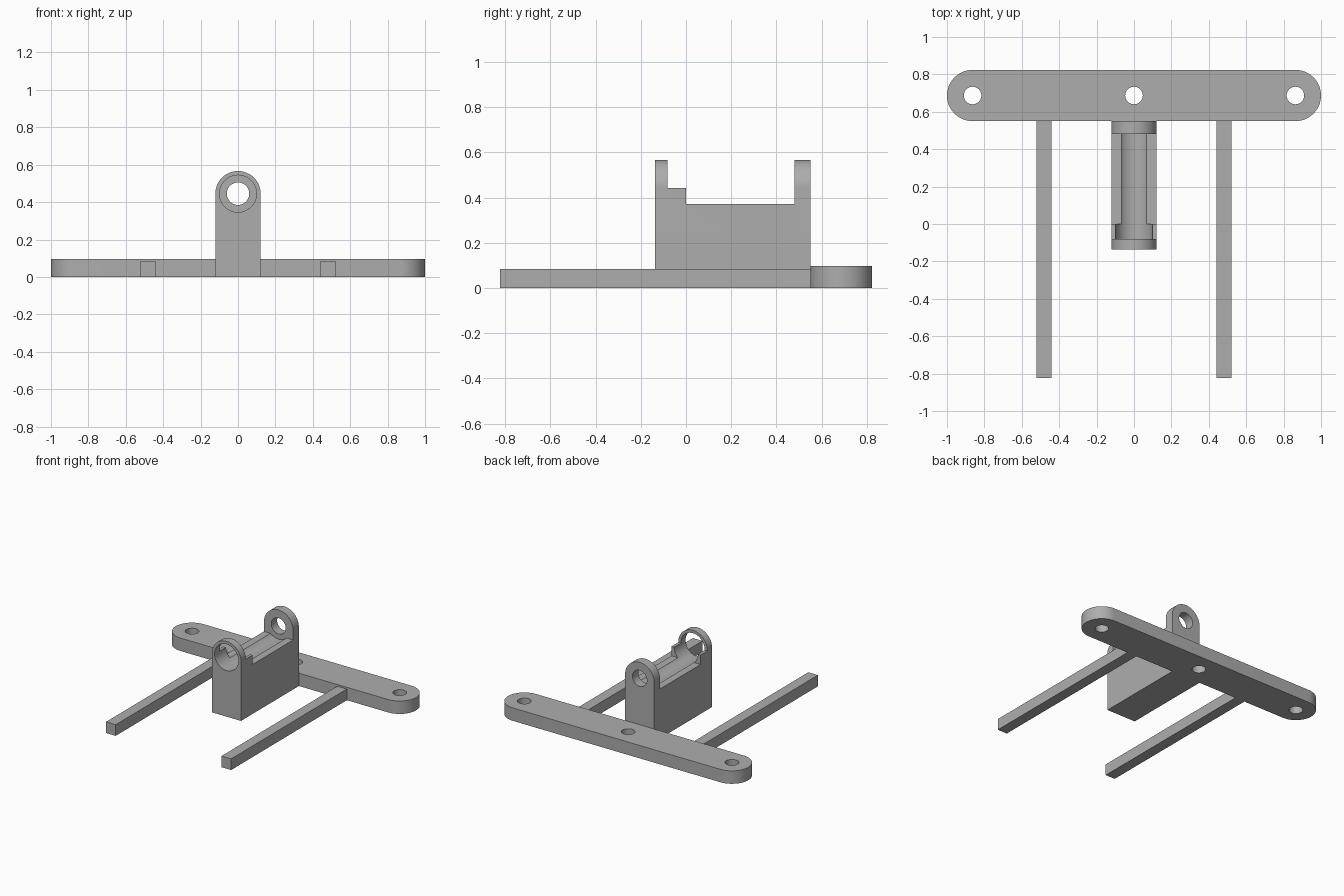
import bpy
import bmesh
from math import pi, cos, sin, radians
from mathutils import Vector

cube = bpy.data.objects.get("Cube")
if cube:
    bpy.data.objects.remove(cube, do_unlink=True)

grey = bpy.data.materials.new("plain grey")
grey.use_nodes = True
colour = (0.42, 0.42, 0.42, 1)
grey.diffuse_color = colour
grey.node_tree.nodes["Principled BSDF"].inputs["Base Color"].default_value = colour


def arc(cx, cy, r, start, end, steps):
    """Points on an arc, angles in degrees."""
    angles = [radians(start + (end - start) * i / steps) for i in range(steps + 1)]
    return [(cx + r * cos(a), cy + r * sin(a)) for a in angles]


def prism(name, profile, axis, low, high):
    """Extrude a 2D profile along an axis; the profile uses the other two axes in order."""
    def place(p, depth):
        co = list(p)
        co.insert("xyz".index(axis), depth)
        return co

    bm = bmesh.new()
    face = bm.faces.new([bm.verts.new(place(p, low)) for p in profile])
    extruded = bmesh.ops.extrude_face_region(bm, geom=[face])["geom"]
    top = [g for g in extruded if isinstance(g, bmesh.types.BMVert)]
    bmesh.ops.translate(bm, verts=top, vec=Vector(place((0, 0), high - low)))
    bmesh.ops.recalc_face_normals(bm, faces=bm.faces)
    mesh = bpy.data.meshes.new(name)
    bm.to_mesh(mesh)
    bm.free()
    mesh.materials.append(grey)
    obj = bpy.data.objects.new(name, mesh)
    bpy.context.collection.objects.link(obj)
    return obj


def circle(cx, cy, r):
    return arc(cx, cy, r, 0, 360, 48)[:-1]


def rectangle(x0, x1, y0, y1):
    return [(x0, y0), (x1, y0), (x1, y1), (x0, y1)]


def select(obj):
    bpy.ops.object.select_all(action="DESELECT")
    obj.select_set(True)
    bpy.context.view_layer.objects.active = obj


def combine(obj, tool, operation):
    """Apply a boolean and discard the tool."""
    tool.hide_render = True
    select(obj)
    mod = obj.modifiers.new("cut", "BOOLEAN")
    mod.object = tool
    mod.operation = operation
    mod.solver = "EXACT"
    bpy.ops.object.modifier_apply(modifier=mod.name)
    bpy.data.objects.remove(tool, do_unlink=True)


# Rounded crossbar with three screw holes
bar_y, bar_r = 0.687, 0.137
end_x = 1 - bar_r
outline = arc(end_x, bar_y, bar_r, -90, 90, 24) + arc(-end_x, bar_y, bar_r, 90, 270, 24)
crossbar = prism("crossbar", outline, "z", 0, 0.097)
for x in (-end_x, 0, end_x):
    combine(crossbar, prism("hole_cutter", circle(x, bar_y, 0.047), "z", -0.1, 0.2), "DIFFERENCE")

# Two square rods reaching forward
for side, name in ((1, "left_rod"), (-1, "right_rod")):
    x0, x1 = sorted((side * 0.44, side * 0.52))
    prism(name, rectangle(x0, x1, 0, 0.084), "y", -0.824, 0.55)

# Cradle: stepped side profile, trimmed by an arched front profile
front, back, bore_z, half = -0.137, 0.55, 0.445, 0.121
top_z = bore_z + half
side_profile = [
    (front, 0), (back, 0), (back, 0.6), (0.481, 0.6), (0.481, 0.372),
    (0, 0.372), (0, bore_z - 0.002), (-0.081, bore_z - 0.002), (-0.081, 0.6), (front, 0.6),
]
cradle = prism("cradle", side_profile, "x", -0.2, 0.2)
arch = [(-half, -0.1), (half, -0.1)] + arc(0, bore_z, half, 0, 180, 48)
combine(cradle, prism("arch_cutter", arch, "y", -0.4, 0.8), "INTERSECT")

# Wide bore up to the rear ear, narrow bore through it
combine(cradle, prism("wide_bore_cutter", circle(0, bore_z, 0.099), "y", -0.3, 0.481), "DIFFERENCE")
combine(cradle, prism("narrow_bore_cutter", circle(0, bore_z, 0.06), "y", 0.4, 0.7), "DIFFERENCE")

for obj in (crossbar, cradle):
    select(obj)
    bpy.ops.object.shade_smooth_by_angle(angle=radians(30))
